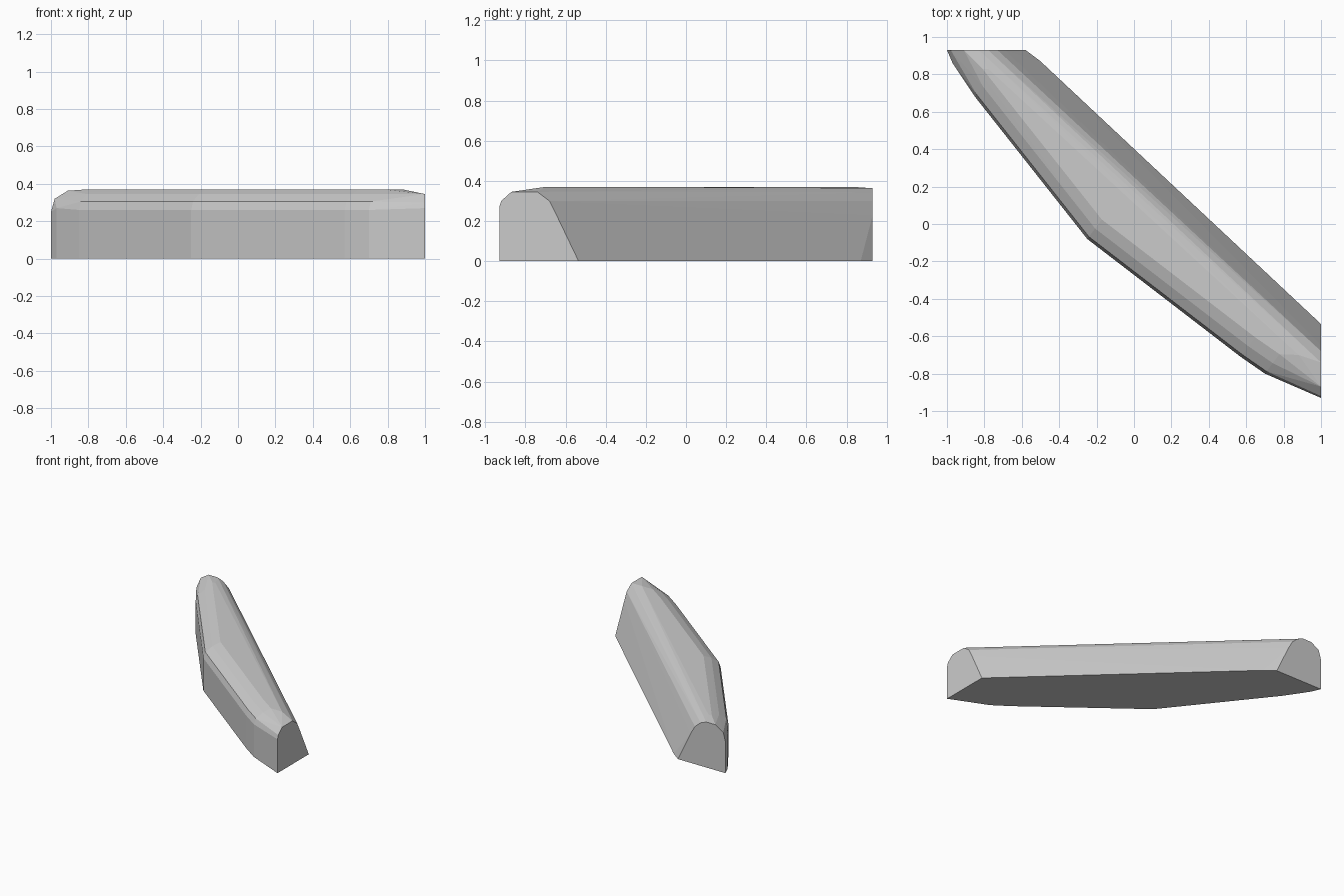
import bpy, bmesh, math

if "Cube" in bpy.data.objects:
    bpy.data.objects.remove(bpy.data.objects["Cube"])

points = []

# Curved front wall: plan points, each carrying the same rounded shoulder profile (inset, z)
front_plan = [(-0.85, 0.68), (-0.25, -0.08), (0.57, -0.71), (0.70, -0.80)]
shoulder = [(0, 0), (0, 0.26), (0.015, 0.305), (0.07, 0.345), (0.13, 0.37)]
for x, y in front_plan:
    for inset, z in shoulder:
        points.append((x + 0.6 * inset, y + 0.8 * inset, z))

# Near-tip bend of the front wall
points += [(-0.97, 0.86, 0), (-0.97, 0.86, 0.27)]

# Right end face, on the plane x = 1 (y, z)
right_end = [(-0.93, 0), (-0.93, 0.27), (-0.92, 0.30), (-0.87, 0.345),
             (-0.74, 0.345), (-0.68, 0.30), (-0.65, 0.24), (-0.535, 0)]
points += [(1, y, z) for y, z in right_end]

# Back end face, on the plane y = 0.93 (x, z)
back_end = [(-1, 0), (-1, 0.25), (-0.98, 0.32), (-0.91, 0.363), (-0.83, 0.363),
            (-0.78, 0.343), (-0.73, 0.30), (-0.69, 0.23), (-0.58, 0)]
points += [(x, 0.93, z) for x, z in back_end]

# Cut corner on the back wall, and the ends of the top ridge
points += [(-0.50, 0.87, 0), (0.88, -0.70, 0.37), (-0.78, 0.83, 0.37), (-0.81, 0.83, 0.37)]

# Skin the sections into one closed faceted body
bm = bmesh.new()
for p in points:
    bm.verts.new(p)
hull = bmesh.ops.convex_hull(bm, input=bm.verts)
bmesh.ops.delete(bm, geom=[v for v in bm.verts if not v.link_faces], context='VERTS')
bmesh.ops.dissolve_limit(bm, angle_limit=math.radians(0.5), verts=bm.verts, edges=bm.edges)
bmesh.ops.recalc_face_normals(bm, faces=bm.faces)

mesh = bpy.data.meshes.new("wedge_body")
bm.to_mesh(mesh)
bm.free()
body = bpy.data.objects.new("wedge_body", mesh)
bpy.context.collection.objects.link(body)
